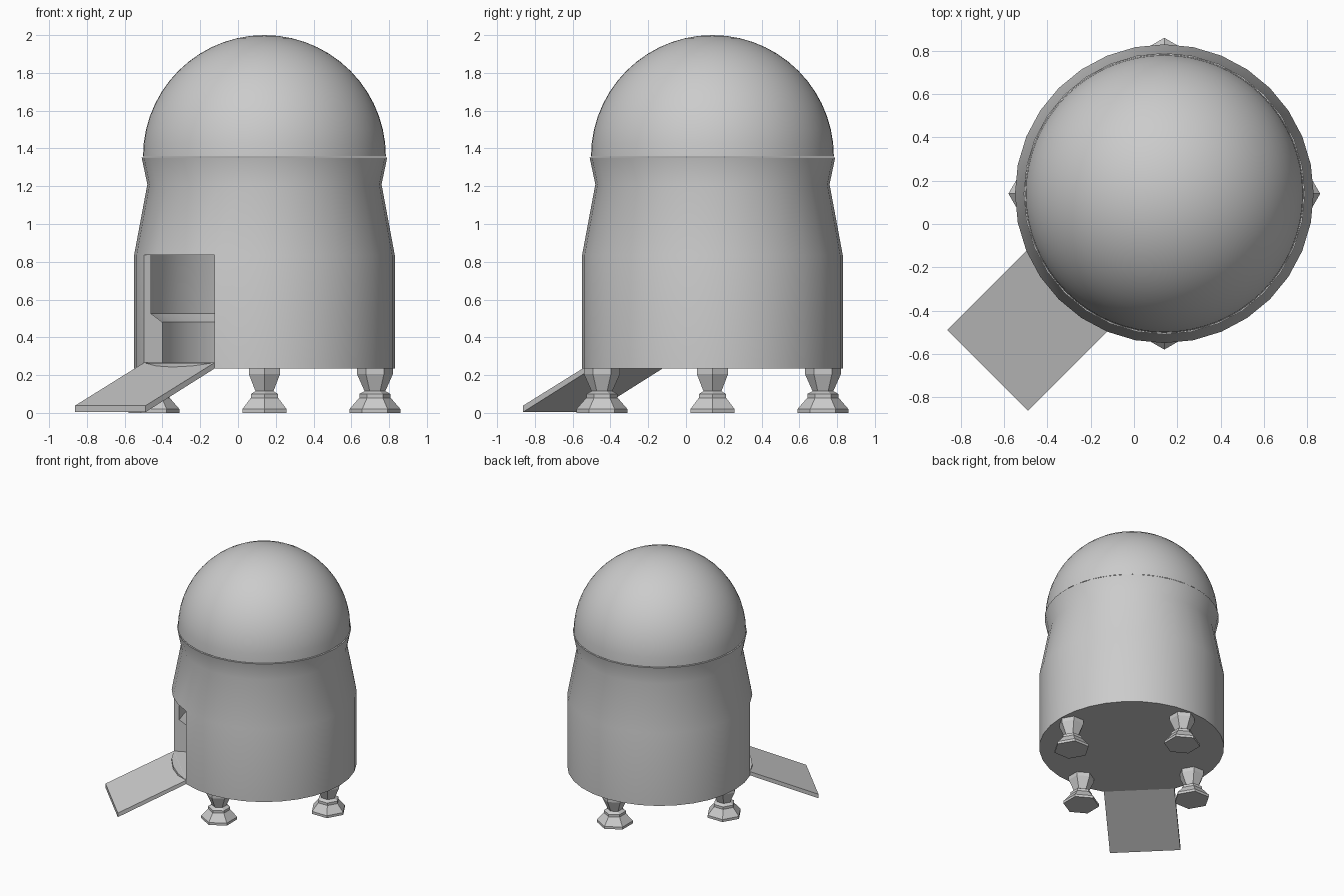
import bpy, bmesh, math
from mathutils import Matrix

if "Cube" in bpy.data.objects:
    bpy.data.objects.remove(bpy.data.objects["Cube"])

CX = CY = 0.14           # axis of the round body
SEG = 32
DOOR = range(18, 22)     # four segments around the (-x, -y) direction
DOOR_Z = (0.265, 0.835)


def finish(bm, name, smooth=True, sharp_z=()):
    bmesh.ops.remove_doubles(bm, verts=bm.verts, dist=1e-5)
    bmesh.ops.recalc_face_normals(bm, faces=bm.faces)
    me = bpy.data.meshes.new(name)
    bm.to_mesh(me)
    bm.free()
    ob = bpy.data.objects.new(name, me)
    bpy.context.collection.objects.link(ob)
    if smooth:
        bpy.ops.object.select_all(action='DESELECT')
        ob.select_set(True)
        bpy.context.view_layer.objects.active = ob
        bpy.ops.object.shade_smooth_by_angle(angle=math.radians(30))
        attr = me.attributes.get("sharp_edge") or me.attributes.new("sharp_edge", 'BOOLEAN', 'EDGE')
        for e in me.edges:
            zs = [me.vertices[i].co.z for i in e.vertices]
            if any(all(abs(z - s) < 1e-4 for z in zs) for s in sharp_z):
                attr.data[e.index].value = True
    return ob


def rings(bm, profile, cx, cy, seg, turn=0.0):
    """One ring of vertices for each (radius, z) point."""
    out = []
    for r, z in profile:
        if r == 0:
            out.append([bm.verts.new((cx, cy, z))] * seg)
        else:
            out.append([bm.verts.new((cx + r * math.cos(turn + math.tau * i / seg),
                                      cy + r * math.sin(turn + math.tau * i / seg), z))
                        for i in range(seg)])
    return out


def quad(bm, *vs):
    vs = list(dict.fromkeys(vs))
    if len(vs) > 2:
        bm.faces.new(vs)


def sweep(bm, a, b, segs, n):
    for i in segs:
        j = (i + 1) % n
        quad(bm, a[i], a[j], b[j], b[i])


# Hollow hull with a door opening
bm = bmesh.new()
R = rings(bm, [(0, 0.235), (0.69, 0.235), (0.69, DOOR_Z[0]), (0.69, DOOR_Z[1]),
               (0.62, 1.21), (0.65, 1.352), (0.61, 1.352), (0.58, 1.21),
               (0.65, DOOR_Z[1]), (0.65, DOOR_Z[0]), (0, DOOR_Z[0])], CX, CY, SEG)
for k in range(len(R) - 1):
    sweep(bm, R[k], R[k + 1],
          [i for i in range(SEG) if not (k in (2, 8) and i in DOOR)], SEG)
sweep(bm, R[3], R[8], DOOR, SEG)     # lintel
sweep(bm, R[2], R[9], DOOR, SEG)     # sill
for i in (DOOR[0], DOOR[-1] + 1):    # jambs
    quad(bm, R[2][i], R[3][i], R[8][i], R[9][i])
finish(bm, "hull", sharp_z=(DOOR_Z[1],))

# Sloped console running round the inside wall
bm = bmesh.new()
C = rings(bm, [(0.649, 0.266), (0.649, 0.525), (0.585, 0.48), (0.585, 0.266)], CX, CY, SEG)
for k in range(4):
    sweep(bm, C[k], C[(k + 1) % 4], [i for i in range(SEG) if i not in DOOR], SEG)
for i in (DOOR[0], DOOR[-1] + 1):
    quad(bm, *[c[i] for c in C])
finish(bm, "inner_console")

# Dome
bm = bmesh.new()
N = 14
prof = [(0.643 * math.cos(math.pi / 2 * i / N), 1.357 + 0.643 * math.sin(math.pi / 2 * i / N))
        for i in range(N)] + [(0, 2.0)]
D = rings(bm, prof, CX, CY, SEG * 2)
for k in range(N):
    sweep(bm, D[k], D[k + 1], range(SEG * 2), SEG * 2)
finish(bm, "dome")

# Four hexagonal legs
leg = [(0, 0), (0.135, 0), (0.135, 0.02), (0.083, 0.08), (0.083, 0.1),
       (0.055, 0.115), (0.095, 0.205), (0.095, 0.24), (0, 0.24)]
for n in range(4):
    a = n * math.pi / 2
    bm = bmesh.new()
    L = rings(bm, leg, CX + 0.585 * math.cos(a), CY + 0.585 * math.sin(a), 6, a)
    for k in range(len(leg) - 1):
        sweep(bm, L[k], L[k + 1], range(6), 6)
    finish(bm, f"leg_{n + 1}", smooth=False)

# Ramp: side outline extruded across the door width, turned to face the door
bm = bmesh.new()
outline = [(0.637, 0.235), (0.637, 0.266), (1.155, 0.038), (1.155, 0.004)]
sides = [[bm.verts.new((x, y, z)) for x, z in outline] for y in (-0.264, 0.264)]
for s in sides:
    bm.faces.new(s)
sweep(bm, sides[0], sides[1], range(4), 4)
bmesh.ops.transform(bm, verts=bm.verts, matrix=Matrix.Translation((CX, CY, 0))
                    @ Matrix.Rotation(math.radians(225), 4, 'Z'))
finish(bm, "ramp", smooth=False)
